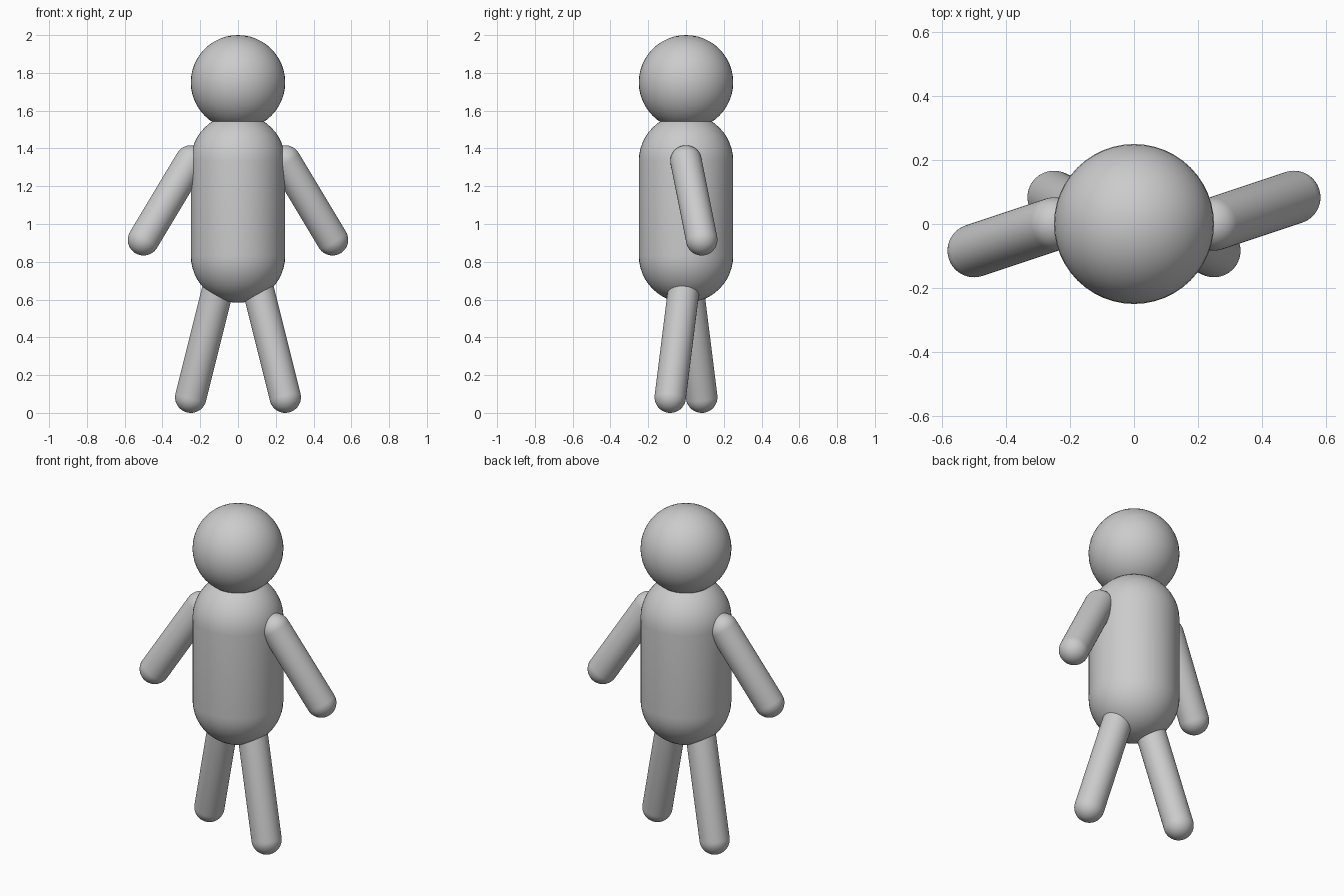
import bpy
import bmesh
from math import cos, sin, pi
from mathutils import Vector

cube = bpy.data.objects.get("Cube")
if cube:
    bpy.data.objects.remove(cube, do_unlink=True)

U = 1 / 12  # one design unit: the limb radius

grey = bpy.data.materials.new("plain_grey")
grey.use_nodes = True
colour = (0.6, 0.6, 0.6, 1)
grey.diffuse_color = colour
grey.node_tree.nodes["Principled BSDF"].inputs["Base Color"].default_value = colour


def capsule(name, start, end, radius, segments=48, rings=12):
    """Round-ended tube between two points; a sphere when they coincide."""
    start, end = Vector(start) * U, Vector(end) * U
    radius *= U
    axis = end - start
    length = axis.length
    bm = bmesh.new()
    # Half outline from the lower pole to the upper pole
    arc = [i * pi / 2 / rings for i in range(rings + 1)]
    outline = [(radius * sin(a), -radius * cos(a)) for a in arc]
    outline += [(radius * cos(a), length + radius * sin(a)) for a in arc]
    verts = [bm.verts.new((r, 0, z)) for r, z in outline]
    edges = [bm.edges.new(pair) for pair in zip(verts, verts[1:])]
    bmesh.ops.spin(bm, geom=verts + edges, cent=(0, 0, 0), axis=(0, 0, 1),
                   angle=2 * pi, steps=segments)
    bmesh.ops.remove_doubles(bm, verts=bm.verts, dist=1e-5)
    bmesh.ops.recalc_face_normals(bm, faces=bm.faces)
    for face in bm.faces:
        face.smooth = True
    mesh = bpy.data.meshes.new(name)
    bm.to_mesh(mesh)
    bm.free()
    mesh.materials.append(grey)
    obj = bpy.data.objects.new(name, mesh)
    obj.location = start
    if length > 0:
        obj.rotation_euler = axis.to_track_quat('Z', 'Y').to_euler()
    bpy.context.collection.objects.link(obj)
    return obj


# Head and torso
capsule("head", (0, 0, 21), (0, 0, 21), 3)
capsule("torso", (0, 0, 10), (0, 0, 16), 3)

# Limbs in mid stride: each arm swings opposite to the leg on its side
for side, s in (("left", 1), ("right", -1)):
    capsule(side + "_arm", (3 * s, 0, 16), (6 * s, s, 11), 1)
    capsule(side + "_leg", (s, 0, 9), (3 * s, -s, 1), 1)
